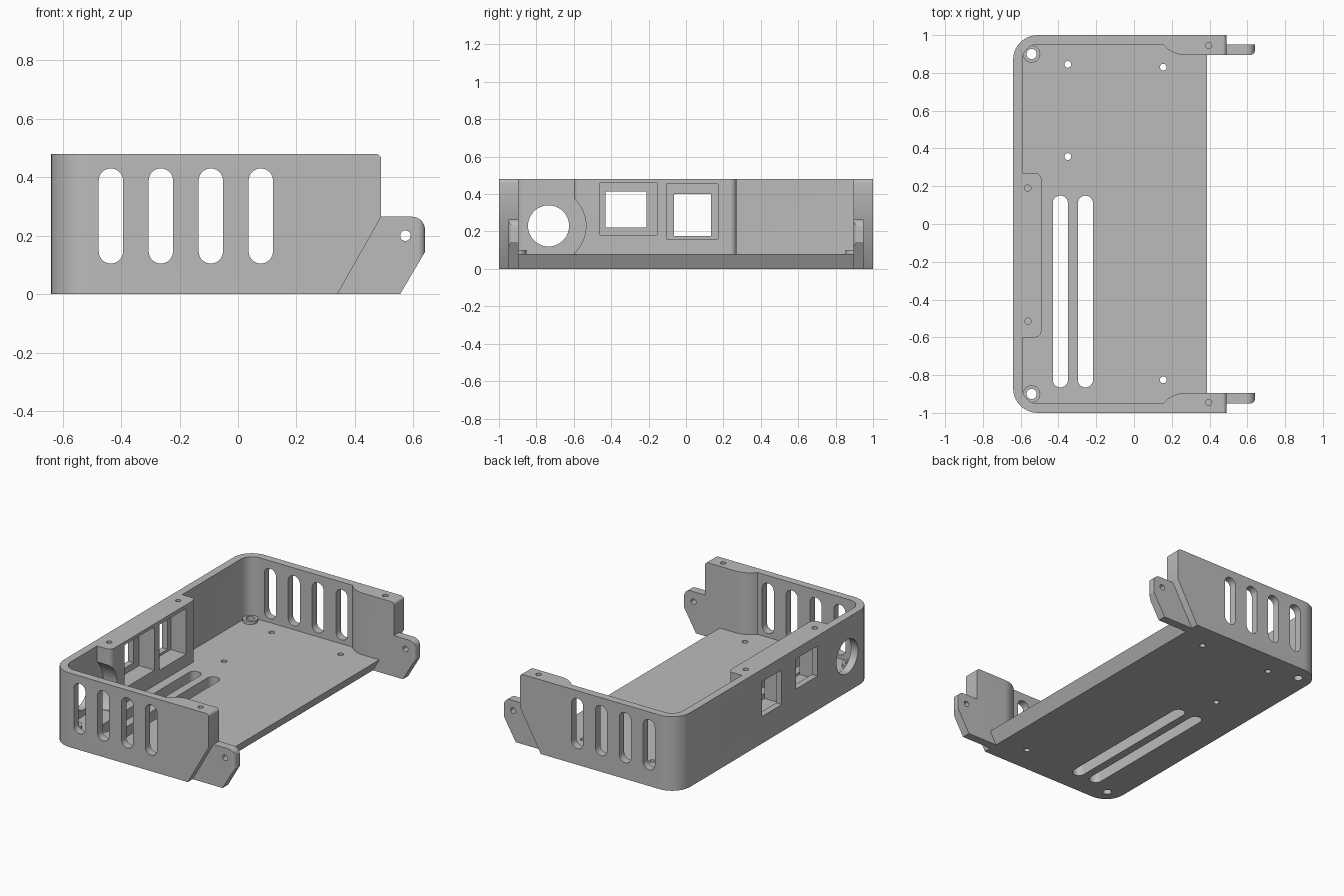
import bpy, bmesh, math
from mathutils import Vector

cube = bpy.data.objects.get("Cube")
if cube:
    bpy.data.objects.remove(cube, do_unlink=True)

grey = bpy.data.materials.new("plain grey")
grey.use_nodes = True
colour = (0.5, 0.5, 0.5, 1)
grey.diffuse_color = colour
grey.node_tree.nodes["Principled BSDF"].inputs["Base Color"].default_value = colour


def rounded(corners, steps=10):
    """Polygon whose corners (a, b, radius) are replaced by tangent arcs."""
    out = []
    for i, (a, b, *r) in enumerate(corners):
        p = Vector((a, b))
        if not r:
            out.append(p)
            continue
        u = (Vector(corners[i - 1][:2]) - p).normalized()
        v = (Vector(corners[(i + 1) % len(corners)][:2]) - p).normalized()
        half = u.angle(v) / 2
        centre = p + (u + v).normalized() * r[0] / math.sin(half)
        start = p + u * r[0] / math.tan(half) - centre
        end = p + v * r[0] / math.tan(half) - centre
        turn = math.atan2(start.x * end.y - start.y * end.x, start.dot(end))
        for k in range(steps + 1):
            t = turn * k / steps
            c, s = math.cos(t), math.sin(t)
            out.append(centre + Vector((start.x * c - start.y * s, start.x * s + start.y * c)))
    return out


def circle(a, b, r, n=32):
    return [(a + r * math.cos(math.tau * k / n), b + r * math.sin(math.tau * k / n)) for k in range(n)]


def rect(a0, a1, b0, b1):
    return [(a0, b0), (a1, b0), (a1, b1), (a0, b1)]


def slot(a, b0, b1, w):
    r = w / 2 - 0.0005
    return rounded([(x, y, r) for x, y in rect(a - w / 2, a + w / 2, b0, b1)])


def prism(name, outline, axis, lo, hi):
    """Extrude a 2D outline along an axis."""
    place = {"x": lambda p, d: (d, p[0], p[1]),
             "y": lambda p, d: (p[0], d, p[1]),
             "z": lambda p, d: (p[0], p[1], d)}[axis]
    bm = bmesh.new()
    low = [bm.verts.new(place(p, lo)) for p in outline]
    high = [bm.verts.new(place(p, hi)) for p in outline]
    n = len(low)
    bm.faces.new(low)
    bm.faces.new(high)
    for i in range(n):
        j = (i + 1) % n
        bm.faces.new((low[i], low[j], high[j], high[i]))
    bmesh.ops.recalc_face_normals(bm, faces=bm.faces)
    mesh = bpy.data.meshes.new(name)
    bm.to_mesh(mesh)
    bm.free()
    mesh.materials.append(grey)
    ob = bpy.data.objects.new(name, mesh)
    bpy.context.collection.objects.link(ob)
    return ob


def combine(ob, operation, *args):
    """Boolean a temporary prism into the object."""
    tool = prism("tool", *args)
    mod = ob.modifiers.new("cut", "BOOLEAN")
    mod.operation, mod.solver, mod.object = operation, "EXACT", tool
    deps = bpy.context.evaluated_depsgraph_get()
    mesh = bpy.data.meshes.new_from_object(ob.evaluated_get(deps))
    ob.modifiers.clear()
    ob.data = mesh
    bpy.data.objects.remove(tool, do_unlink=True)


# Outer shell: rounded plan trimmed by the side profile
plan = rounded([(-0.64, -1, 0.13), (0.5, -1), (0.5, 1), (-0.64, 1, 0.13)])
tray = prism("tray", plan, "z", 0, 0.48)
side = rounded([(-0.7, -0.1), (0.2834, -0.1), (0.49, 0.265), (0.49, 0.48, 0.02), (-0.7, 0.48)])
combine(tray, "INTERSECT", side, "y", -1.1, 1.1)

# Interior, leaving the connector block and the thick wall ends
r = 0.147
arc = [(0.27 - r * math.sin(t), 0.895 + r * (1 - math.cos(t))) for t in [0.9 * k / 8 for k in range(9)]]
inside = rounded([(0.6, -0.895), (0.6, 0.895), *arc, (-0.59, 0.95, 0.08),
                  (-0.59, 0.27), (-0.49, 0.27, 0.035), (-0.49, -0.6, 0.035), (-0.59, -0.6),
                  (-0.59, -0.95, 0.08), *[(x, -y) for x, y in reversed(arc)]])
combine(tray, "DIFFERENCE", inside, "z", 0.08, 0.6)

# Round clearance and hole for the socket
clear = [p for p in circle(-0.735, 0.23, 0.2, 64) if p[1] > 0.085 and p[0] > -0.8]
clear.sort(key=lambda p: math.atan2(p[1] - 0.23, p[0] + 0.735))
clear = [(-0.8, 0.08), (-0.602, 0.08)] + clear
combine(tray, "DIFFERENCE", clear, "x", -0.59, -0.4)
combine(tray, "DIFFERENCE", circle(-0.735, 0.23, 0.11, 48), "x", -0.7, -0.5)

# Connector windows with larger pockets behind
for opening, pocket in (((-0.43, -0.21, 0.22, 0.415), (-0.46, -0.155, 0.18, 0.46)),
                        ((-0.065, 0.135, 0.175, 0.4), (-0.105, 0.17, 0.16, 0.455))):
    combine(tray, "DIFFERENCE", rect(*opening), "x", -0.7, -0.4)
    combine(tray, "DIFFERENCE", rect(*pocket), "x", -0.6, -0.4)

# Vent slots in the end walls and the floor
for x in (-0.435, -0.264, -0.093, 0.078):
    combine(tray, "DIFFERENCE", slot(x, 0.105, 0.43, 0.083), "y", -1.1, 1.1)
for x in (-0.39, -0.257):
    combine(tray, "DIFFERENCE", slot(x, -0.865, 0.15, 0.08), "z", -0.1, 0.2)

# Floor screw holes
for x, y in ((-0.35, 0.845), (0.155, 0.83), (-0.35, 0.357), (0.155, -0.825)):
    combine(tray, "DIFFERENCE", circle(x, y, 0.018, 20), "z", -0.1, 0.2)

# Corner bosses with through holes
for y in (-0.9, 0.9):
    combine(tray, "UNION", circle(-0.542, y, 0.046), "z", 0.04, 0.1)
    combine(tray, "DIFFERENCE", circle(-0.542, y, 0.027, 24), "z", -0.1, 0.2)

# Blind screw holes in the rim
for x, y in ((-0.562, 0.19), (-0.562, -0.515), (0.395, 0.945), (0.395, -0.945)):
    combine(tray, "DIFFERENCE", circle(x, y, 0.017, 20), "z", 0.36, 0.6)

# Hinge ears
ears = []
for name, y in (("front_ear", -0.95), ("back_ear", 0.895)):
    outline = rounded([(0.34, 0), (0.555, 0), (0.64, 0.145), (0.64, 0.265, 0.045), (0.49, 0.265)])
    ear = prism(name, outline, "y", y, y + 0.055)
    trim = rounded([(0.3, y), (0.64, y, 0.025), (0.64, y + 0.1), (0.3, y + 0.1)])
    combine(ear, "INTERSECT", trim, "z", -0.1, 0.4)
    combine(ear, "DIFFERENCE", circle(0.573, 0.2, 0.018, 20), "y", y - 0.1, y + 0.1)
    ears.append(ear)

# Smooth the curves, keep edges crisp
bpy.ops.object.select_all(action="DESELECT")
for ob in [tray] + ears:
    ob.select_set(True)
bpy.context.view_layer.objects.active = tray
bpy.ops.object.shade_smooth_by_angle(angle=math.radians(30))
